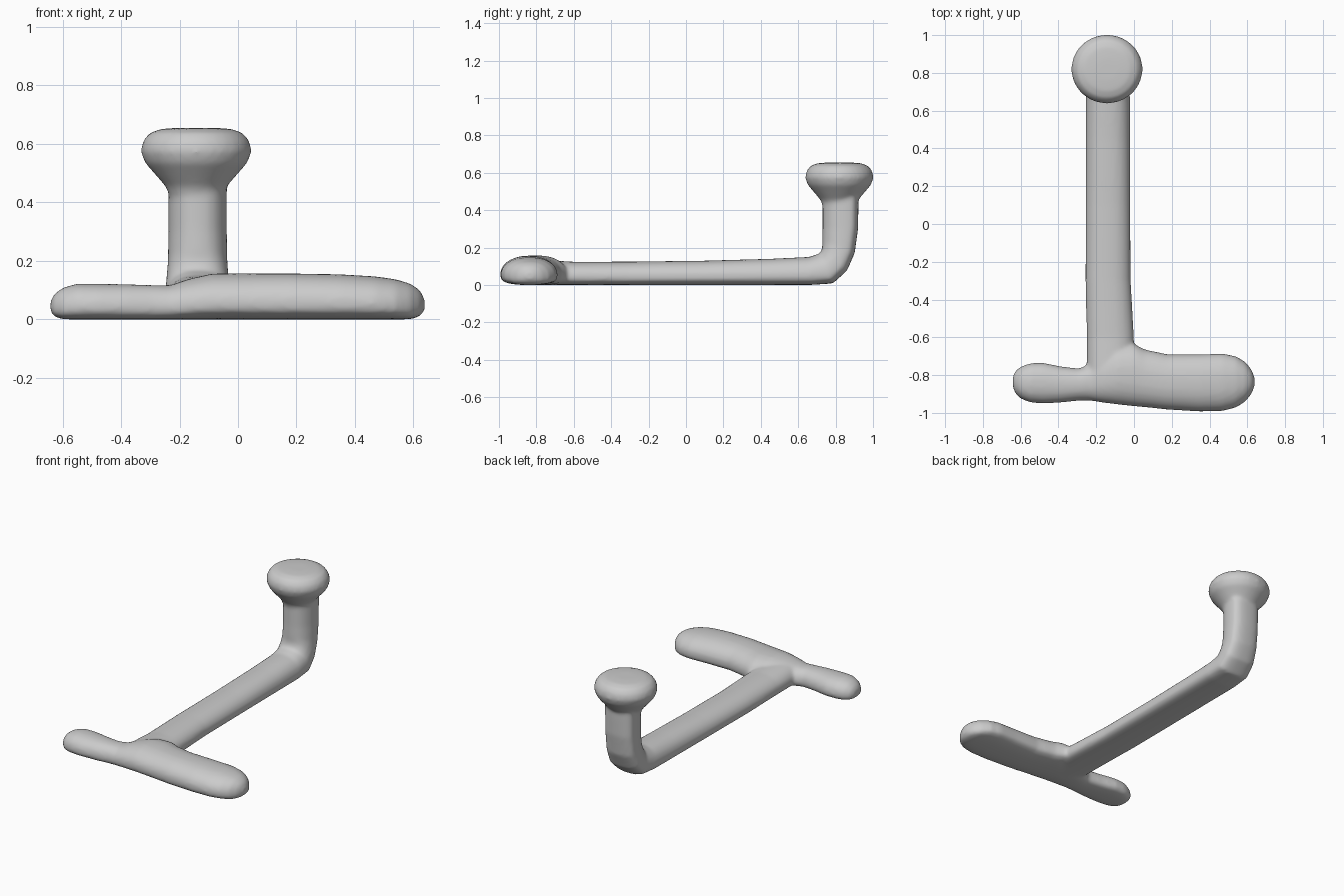
import bpy, bmesh
from math import sin, cos, pi, radians
from mathutils import Vector

cube = bpy.data.objects.get("Cube")
if cube:
    bpy.data.objects.remove(cube)

grey = bpy.data.materials.new("plain_grey")
grey.use_nodes = True
colour = (0.6, 0.6, 0.6, 1)
grey.diffuse_color = colour
grey.node_tree.nodes["Principled BSDF"].inputs["Base Color"].default_value = colour

SIDES = 32
bm = bmesh.new()


def section(base, side, up, half_width, height):
    """Domed cross-section with a flattened underside."""
    belly = 0.38 * height
    ring = []
    for i in range(SIDES):
        t = 2 * pi * i / SIDES
        s = sin(t)
        rise = belly + (height - belly) * s if s >= 0 else belly * (1 - (-s) ** 0.55)
        c = abs(cos(t)) ** 0.85 * (1 if cos(t) > 0 else -1)
        ring.append(bm.verts.new(base + side * half_width * c + up * rise))
    return ring


def loft(rings):
    for a, b in zip(rings, rings[1:]):
        for i in range(SIDES):
            j = (i + 1) % SIDES
            bm.faces.new((a[i], a[j], b[j], b[i]))
    bm.faces.new(rings[0][::-1])
    bm.faces.new(rings[-1])


X, Y, Z = Vector((1, 0, 0)), Vector((0, 1, 0)), Vector((0, 0, 1))

# Crossbar: x, front edge, back edge, underside, top
crossbar = [
    (-0.642, -0.86, -0.81, 0.03, 0.06), (-0.63, -0.895, -0.78, 0.01, 0.085),
    (-0.60, -0.925, -0.755, 0, 0.108), (-0.55, -0.945, -0.737, 0, 0.122),
    (-0.48, -0.95, -0.735, 0, 0.122), (-0.38, -0.945, -0.755, 0, 0.12),
    (-0.29, -0.935, -0.765, 0, 0.117), (-0.23, -0.935, -0.74, 0, 0.117),
    (-0.17, -0.945, -0.69, 0, 0.138), (-0.09, -0.955, -0.64, 0, 0.156),
    (0.0, -0.965, -0.635, 0, 0.158), (0.06, -0.97, -0.665, 0, 0.157),
    (0.18, -0.983, -0.69, 0, 0.157), (0.35, -0.993, -0.69, 0, 0.154),
    (0.47, -0.99, -0.686, 0, 0.147), (0.54, -0.972, -0.70, 0, 0.137),
    (0.59, -0.94, -0.73, 0, 0.122), (0.622, -0.90, -0.77, 0.01, 0.1),
    (0.638, -0.86, -0.81, 0.03, 0.07)]
loft([section(Vector((x, (f + b) / 2, lo)), Y, Z, (b - f) / 2, hi - lo)
      for x, f, b, lo, hi in crossbar])

# Long bar bending up into the post: x, y, z, tilt, half width, depth
bar = [
    (-0.125, -0.85, 0, 0, 0.125, 0.14), (-0.125, -0.6, 0, 0, 0.125, 0.124),
    (-0.137, -0.3, 0, 0, 0.12, 0.125), (-0.138, 0.1, 0, 0, 0.118, 0.13),
    (-0.138, 0.45, 0, 0, 0.117, 0.14), (-0.138, 0.66, 0, 0, 0.117, 0.15),
    (-0.138, 0.785, 0.008, 22, 0.113, 0.175), (-0.138, 0.86, 0.075, 45, 0.108, 0.185),
    (-0.138, 0.902, 0.17, 70, 0.102, 0.185), (-0.138, 0.92, 0.3, 88, 0.1, 0.19),
    (-0.138, 0.922, 0.42, 90, 0.1, 0.192), (-0.138, 0.922, 0.52, 90, 0.1, 0.192)]
loft([section(Vector((x, y, z)), X, Vector((0, -sin(radians(a)), cos(radians(a)))), w, h)
      for x, y, z, a, w, h in bar])

# Rounded knob: radius, height
knob = [(0.09, 0.42), (0.105, 0.455), (0.14, 0.495), (0.175, 0.535), (0.19, 0.575),
        (0.182, 0.61), (0.16, 0.637), (0.12, 0.651), (0.06, 0.655)]
loft([[bm.verts.new((-0.143 + r * cos(2 * pi * i / SIDES),
                     0.82 + 0.965 * r * sin(2 * pi * i / SIDES), z))
       for i in range(SIDES)] for r, z in knob])

bmesh.ops.recalc_face_normals(bm, faces=bm.faces)
mesh = bpy.data.meshes.new("lever_with_knob")
bm.to_mesh(mesh)
bm.free()
mesh.materials.append(grey)
lever = bpy.data.objects.new("lever_with_knob", mesh)
bpy.context.collection.objects.link(lever)

# Fuse the parts into one soft skin
remesh = lever.modifiers.new("fuse", "REMESH")
remesh.mode = "VOXEL"
remesh.voxel_size = 0.011
remesh.use_smooth_shade = True
soften = lever.modifiers.new("soften", "SMOOTH")
soften.factor = 0.5
soften.iterations = 8
